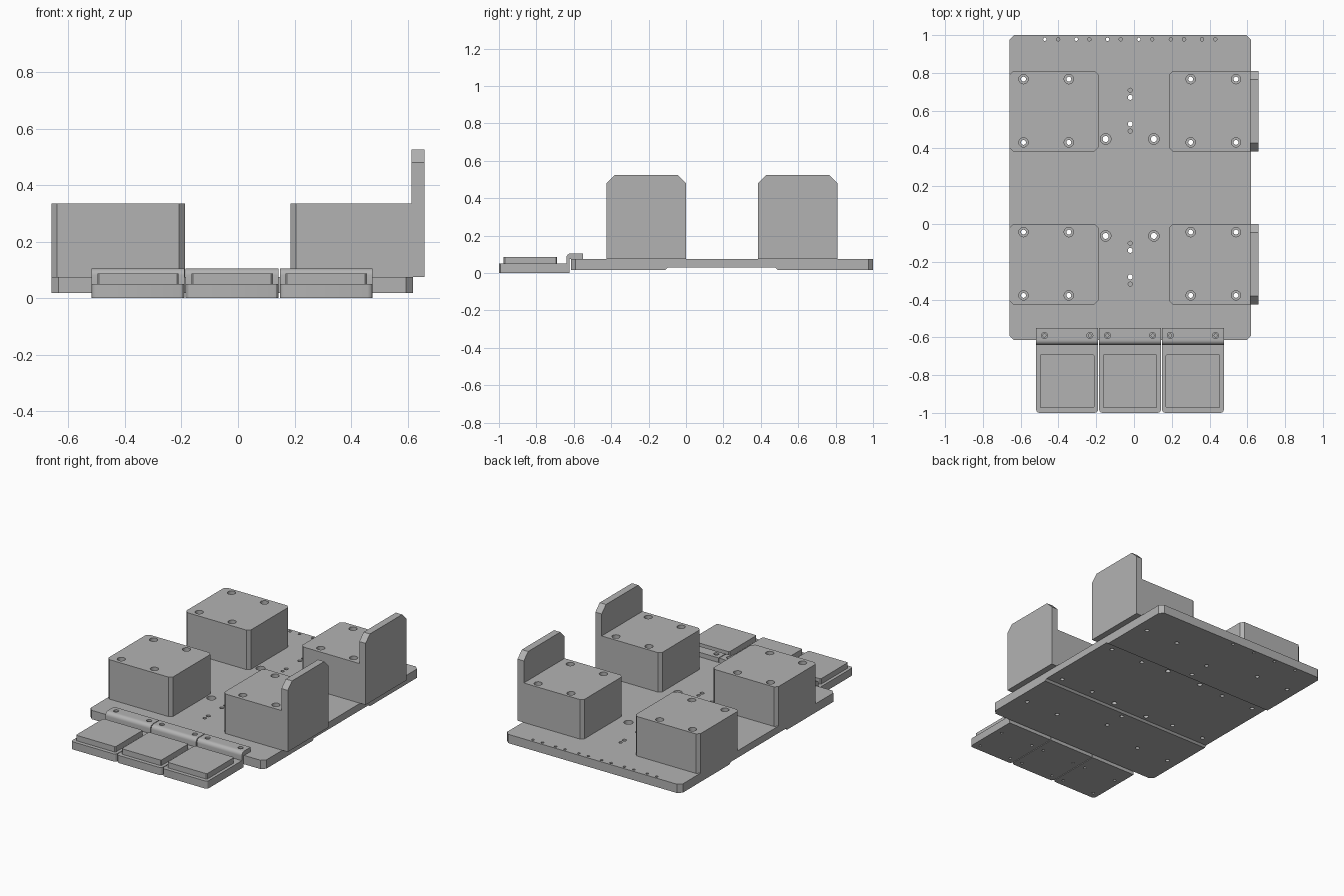
import bpy, bmesh, math

cube = bpy.data.objects.get("Cube")
if cube:
    bpy.data.objects.remove(cube, do_unlink=True)

grey = bpy.data.materials.new("machined grey")
grey.use_nodes = True
COLOR = (0.45, 0.45, 0.45, 1)
grey.diffuse_color = COLOR
grey.node_tree.nodes["Principled BSDF"].inputs["Base Color"].default_value = COLOR


def add_object(name, bm):
    bmesh.ops.recalc_face_normals(bm, faces=bm.faces)
    mesh = bpy.data.meshes.new(name)
    bm.to_mesh(mesh)
    bm.free()
    mesh.materials.append(grey)
    obj = bpy.data.objects.new(name, mesh)
    bpy.context.collection.objects.link(obj)
    return obj


def prism(points, lo, hi, axis):
    """Extrude a 2D outline along x (outline in y, z) or z (outline in x, y)."""
    bm = bmesh.new()
    place = (lambda p: (lo, *p)) if axis == "x" else (lambda p: (*p, lo))
    face = bm.faces.new([bm.verts.new(place(p)) for p in points])
    ext = bmesh.ops.extrude_face_region(bm, geom=[face])
    shift = (hi - lo, 0, 0) if axis == "x" else (0, 0, hi - lo)
    bmesh.ops.translate(bm, vec=shift, verts=[v for v in ext["geom"] if isinstance(v, bmesh.types.BMVert)])
    return bm


def clipped(x0, x1, y0, y1, c, c_right=None):
    """Rectangle with clipped corners; c_right = 0 keeps the right ones square."""
    r = c if c_right is None else c_right
    right = [(x1 - r, y0), (x1, y0 + r), (x1, y1 - r), (x1 - r, y1)] if r else [(x1, y0), (x1, y1)]
    return [(x0 + c, y0)] + right + [(x0 + c, y1), (x0, y1 - c), (x0, y0 + c)]


def drill(bm, x, y, top, bottom, r, bore=0, depth=0, n=20):
    """Closed stepped cylinder, used as a hole cutter."""
    steps = [(r, bottom)]
    if bore:
        steps += [(r, top - depth), (bore, top - depth), (bore, top + 0.01)]
    else:
        steps += [(r, top + 0.01)]
    rings = [[bm.verts.new((x + s * math.cos(i * math.tau / n), y + s * math.sin(i * math.tau / n), z))
              for i in range(n)] for s, z in steps]
    for a, b in zip(rings, rings[1:]):
        for i in range(n):
            j = (i + 1) % n
            bm.faces.new((a[i], a[j], b[j], b[i]))
    bm.faces.new(rings[0][::-1])
    bm.faces.new(rings[-1])


def cut(targets, bm):
    """Subtract the cutter from each target and bake the result."""
    cutter = add_object("hole_cutter", bm)
    cutter.hide_render = True
    for obj in targets:
        mod = obj.modifiers.new("holes", "BOOLEAN")
        mod.object, mod.operation, mod.solver = cutter, "DIFFERENCE", "EXACT"
        graph = bpy.context.evaluated_depsgraph_get()
        baked = bpy.data.meshes.new_from_object(obj.evaluated_get(graph))
        obj.modifiers.clear()
        obj.data = baked
    bpy.data.objects.remove(cutter, do_unlink=True)


TOP, BLOCK_TOP, FIN_TOP = 0.075, 0.335, 0.525
parts = []

# Base plate with a shallow channel across the underside
base = add_object("base_plate", prism(clipped(-0.66, 0.62, -0.615, 1, 0.025), 0.017, TOP, "z"))
channel = [(-0.11, 0), (0.49, 0), (0.49, 0.017), (0.478, 0.029), (-0.098, 0.029), (-0.11, 0.017)]
cut([base], prism(channel, -1, 1, "x"))
parts.append(base)

# Four blocks; the left pair carries tall side plates
blocks = []
for row, y0 in (("front", -0.425), ("back", 0.385)):
    y1 = y0 + 0.425
    blocks.append(add_object(f"{row}_right_block", prism(clipped(-0.66, -0.188, y0, y1, 0.02), TOP, BLOCK_TOP, "z")))
    blocks.append(add_object(f"{row}_left_block", prism(clipped(0.185, 0.614, y0, y1, 0.02, 0), TOP, BLOCK_TOP, "z")))
    c = 0.045
    fin = [(y0, TOP), (y1, TOP), (y1, FIN_TOP - c), (y1 - c, FIN_TOP), (y0 + c, FIN_TOP), (y0, FIN_TOP - c)]
    parts.append(add_object(f"{row}_left_side_plate", prism(fin, 0.614, 0.66, "x")))
parts += blocks

# Counterbored mounting holes through blocks and base
holes = bmesh.new()
for x in (-0.585, -0.345, 0.3, 0.54):
    for y in (-0.378, -0.043, 0.432, 0.767):
        drill(holes, x, y, BLOCK_TOP, -0.05, 0.013, 0.025, 0.04)
cut([base] + blocks, holes)

# Holes in the base plate
holes = bmesh.new()
for x in (-0.15, 0.105):
    for y in (-0.063, 0.45):
        drill(holes, x, y, TOP, -0.05, 0.016, 0.028, 0.025)
for y in (-0.21, 0.6):
    for side in (-1, 1):
        drill(holes, -0.02, y + side * 0.07, TOP, -0.05, 0.013)
        drill(holes, -0.02, y + side * 0.108, TOP, 0.045, 0.011)
for group in range(4):
    start = -0.472 + group * 0.166
    for i, x in enumerate((start, start + 0.07)):
        drill(holes, x, 0.978, TOP, 0.045 if i else -0.05, 0.009, n=12)
for x in (0.195, 0.265, 0.36, 0.43):
    drill(holes, x, 0.978, TOP, 0.045, 0.009, n=12)
cut([base], holes)

# Three front tiles, each with a rounded lip hooked over the base plate
R = 0.025
arc = [(-0.615 + R * -math.sin(a), 0.105 - R + R * math.cos(a))
       for a in (i * math.pi / 12 for i in range(7))]
profile = [(-1, 0), (-0.622, 0), (-0.622, TOP), (-0.55, TOP), (-0.55, 0.105)] + arc + [(-0.64, 0.05), (-1, 0.05)]
tiles = []
tile_holes, lip_holes = bmesh.new(), bmesh.new()
for i, name in enumerate(("right", "middle", "left")):
    cx = -0.354 + i * 0.333
    bm = prism(profile, cx - 0.164, cx + 0.164, "x")
    corners = [e for e in bm.edges if all(v.co.y < -0.99 for v in e.verts)
               and abs(e.verts[0].co.z - e.verts[1].co.z) > 0.01]
    bmesh.ops.bevel(bm, geom=corners, offset=0.018, segments=3, profile=0.5, affect="EDGES")
    tiles.append(add_object(f"{name}_tile", bm))
    parts.append(add_object(f"{name}_tile_pad",
                            prism(clipped(cx - 0.144, cx + 0.144, -0.975, -0.69, 0.006), 0.05, 0.086, "z")))
    for dx in (-0.12, 0.12):
        drill(lip_holes, cx + dx, -0.59, 0.105, 0.05, 0.008, 0.016, 0.012)
        for y in (-0.955, -0.75):
            drill(tile_holes, cx + dx, y, 0.02, -0.02, 0.009, n=12)
cut(tiles, lip_holes)
cut(tiles, tile_holes)
parts += tiles

# Smooth the round holes and lips, keep corners sharp
bpy.ops.object.select_all(action="DESELECT")
for obj in parts:
    obj.select_set(True)
bpy.context.view_layer.objects.active = parts[0]
bpy.ops.object.shade_smooth_by_angle(angle=math.radians(30))
